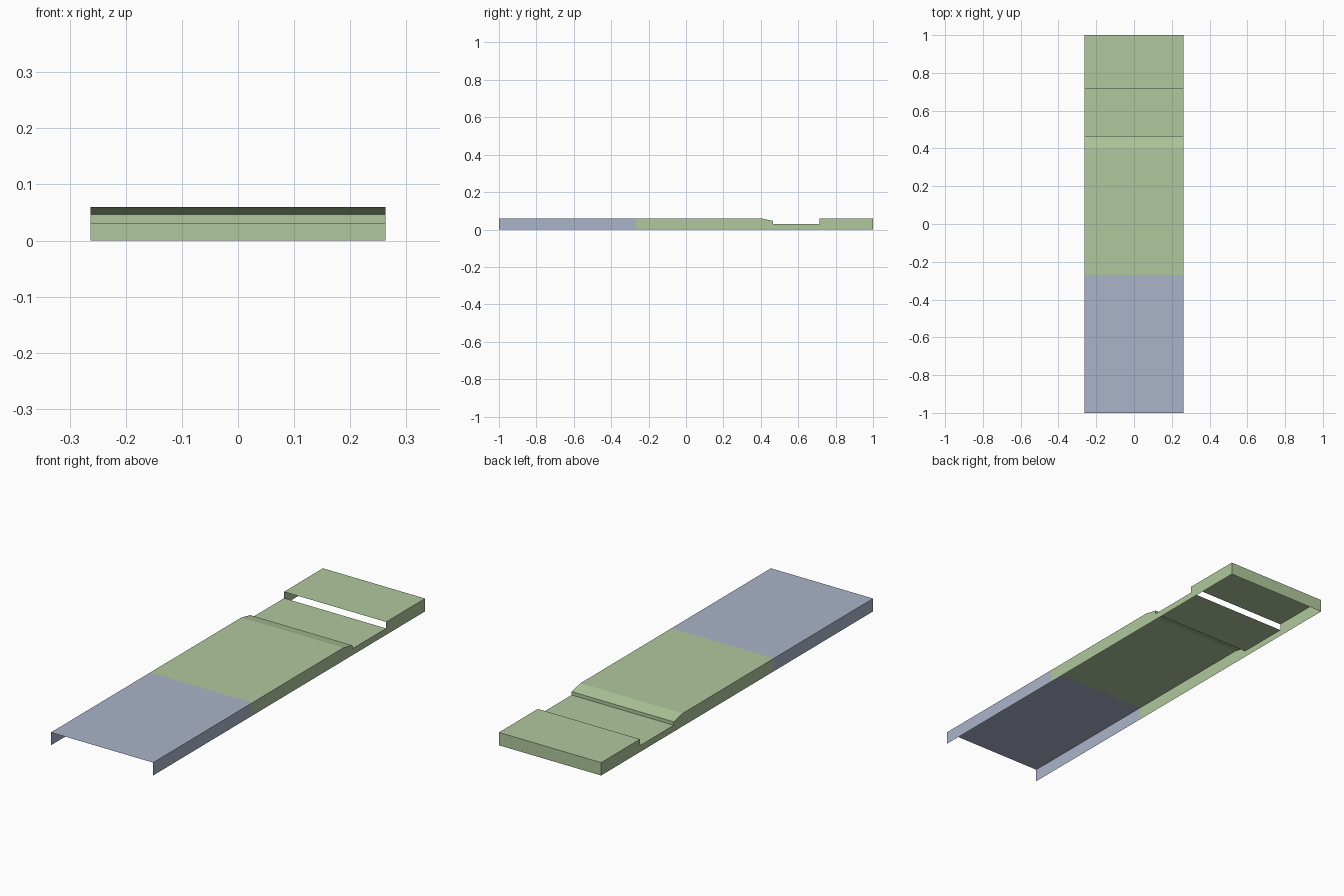
import bpy
import bmesh

cube = bpy.data.objects.get("Cube")
if cube:
    bpy.data.objects.remove(cube, do_unlink=True)

HALF = 0.263      # half width of the strip
TOP = 0.06        # height of the raised decks
LOW = 0.03        # height of the recessed deck


def to_linear(c):
    c /= 255
    return c / 12.92 if c <= 0.04045 else ((c + 0.055) / 1.055) ** 2.4


def material(name, *rgb):
    colour = (*[to_linear(c) for c in rgb], 1)
    mat = bpy.data.materials.new(name)
    mat.use_nodes = True
    mat.diffuse_color = colour
    mat.node_tree.nodes["Principled BSDF"].inputs["Base Color"].default_value = colour
    return mat


def channel(name, profile, mat, back_wall=False):
    """Open sheet following a (y, z) profile, with side skirts down to the ground."""
    bm = bmesh.new()

    def face(*points):
        bm.faces.new([bm.verts.new(p) for p in points])

    for (y0, z0), (y1, z1) in zip(profile, profile[1:]):
        # Deck or riser
        face((-HALF, y0, z0), (HALF, y0, z0), (HALF, y1, z1), (-HALF, y1, z1))
        if y1 > y0:
            # Skirts on both sides, facing outwards
            face((HALF, y0, 0), (HALF, y1, 0), (HALF, y1, z1), (HALF, y0, z0))
            face((-HALF, y1, 0), (-HALF, y0, 0), (-HALF, y0, z0), (-HALF, y1, z1))
    if back_wall:
        y, z = profile[-1]
        face((HALF, y, 0), (-HALF, y, 0), (-HALF, y, z), (HALF, y, z))

    bmesh.ops.remove_doubles(bm, verts=bm.verts, dist=0.0001)
    mesh = bpy.data.meshes.new(name)
    bm.to_mesh(mesh)
    bm.free()
    mesh.materials.append(mat)
    obj = bpy.data.objects.new(name, mesh)
    bpy.context.collection.objects.link(obj)
    return obj


green = material("soft green", 176, 200, 157)
blue = material("grey blue", 170, 180, 201)

# Front section, open at its front end
channel("front_section", [(-1, TOP), (-0.27, TOP)], blue)

# Middle section with a sloped lip and a short drop
channel("middle_section",
        [(-0.27, TOP), (0.4, TOP), (0.466, 0.046), (0.466, LOW)], green)

# Recessed deck, leaving an open slot below the rear deck
channel("recessed_deck", [(0.466, LOW), (0.714, LOW)], green)

# Rear deck, closed at the back
channel("rear_deck", [(0.714, TOP), (1, TOP)], green, back_wall=True)
